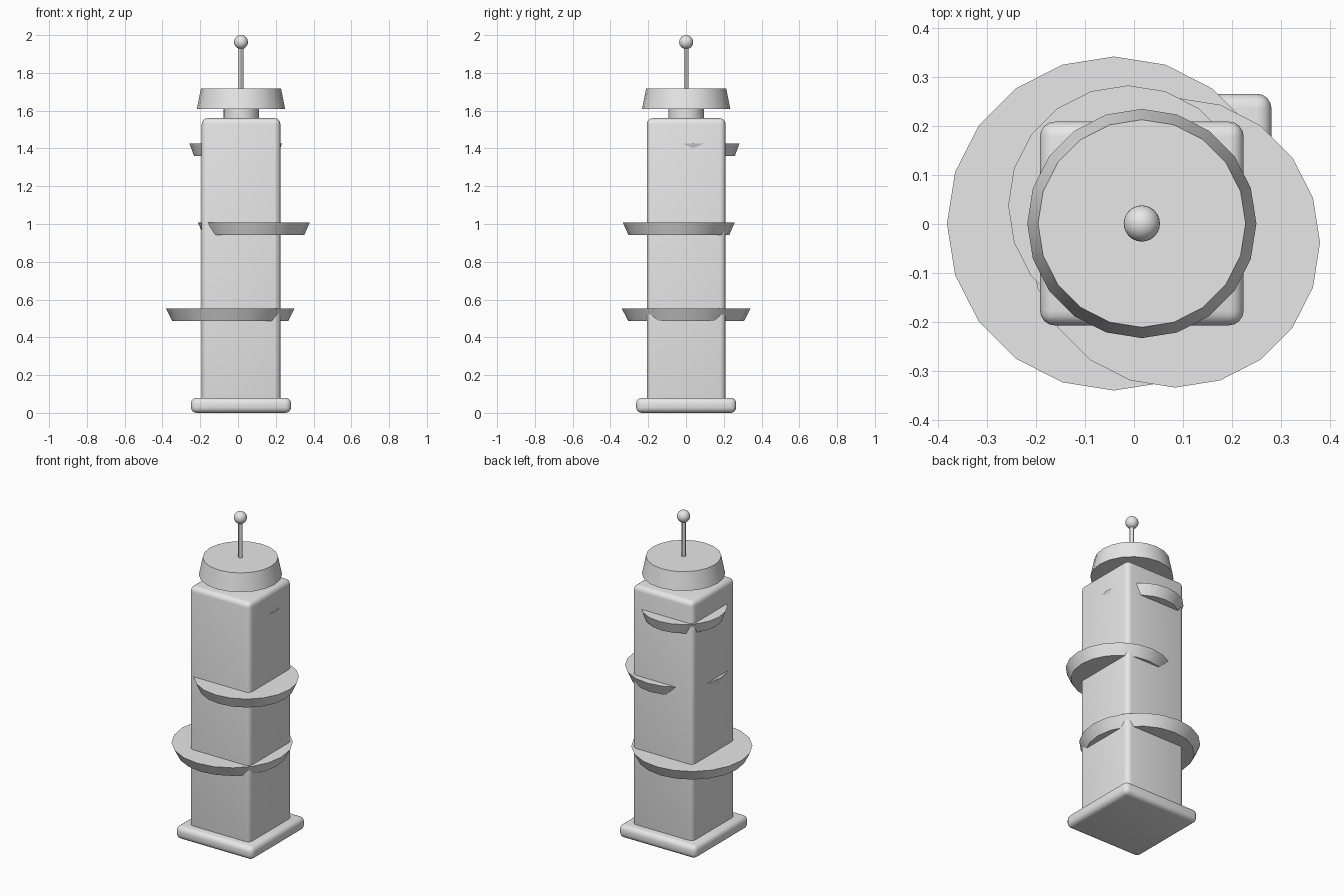
import bpy, math

if "Cube" in bpy.data.objects:
    bpy.data.objects.remove(bpy.data.objects["Cube"])

grey = bpy.data.materials.new("light_grey")
grey.diffuse_color = (0.8, 0.8, 0.8, 1)
grey.use_nodes = True
grey.node_tree.nodes["Principled BSDF"].inputs["Base Color"].default_value = grey.diffuse_color
CX, CY = 0.016, 0.001          # axis of the tower


def finish(name, angle=30):
    ob = bpy.context.object
    ob.name = name
    ob.data.materials.append(grey)
    bpy.ops.object.shade_smooth_by_angle(angle=math.radians(angle))
    return ob


def rounded_box(name, width, z0, z1, bevel):
    bpy.ops.mesh.primitive_cube_add(size=1, location=(CX, CY, (z0 + z1) / 2))
    ob = bpy.context.object
    ob.scale = (width, width, z1 - z0)
    bpy.ops.object.transform_apply(location=False, rotation=False, scale=True)
    mod = ob.modifiers.new("rounding", 'BEVEL')
    mod.width = bevel
    mod.segments = 4
    bpy.ops.object.modifier_apply(modifier=mod.name)
    finish(name)


def drum(name, x, y, z0, z1, r0, r1, sides=20):
    bpy.ops.mesh.primitive_cone_add(vertices=sides, radius1=r0, radius2=r1,
                                    depth=z1 - z0, location=(x, y, (z0 + z1) / 2))
    finish(name)


# plinth and shaft
rounded_box("base_plinth", 0.53, 0.0, 0.08, 0.03)
rounded_box("tower_shaft", 0.416, 0.04, 1.56, 0.03)

# flared balcony discs, each offset from the tower axis
for name, x, y, z, r in (("lower_balcony", -0.041, 0.001, 0.52, 0.341),
                         ("middle_balcony", 0.084, -0.038, 0.974, 0.296),
                         ("upper_balcony", -0.012, 0.038, 1.393, 0.245)):
    drum(name, x, y, z - 0.033, z + 0.033, r * 0.9, r)

# neck, tapered cap, mast and ball
drum("neck", CX, CY, 1.54, 1.63, 0.094, 0.094)
drum("roof_cap", CX, CY, 1.608, 1.717, 0.234, 0.212)
drum("mast", CX, CY, 1.70, 1.95, 0.0125, 0.0125, 12)
bpy.ops.mesh.primitive_uv_sphere_add(segments=24, ring_count=16, radius=0.037,
                                     location=(CX, CY, 1.963))
finish("mast_ball", 60)
